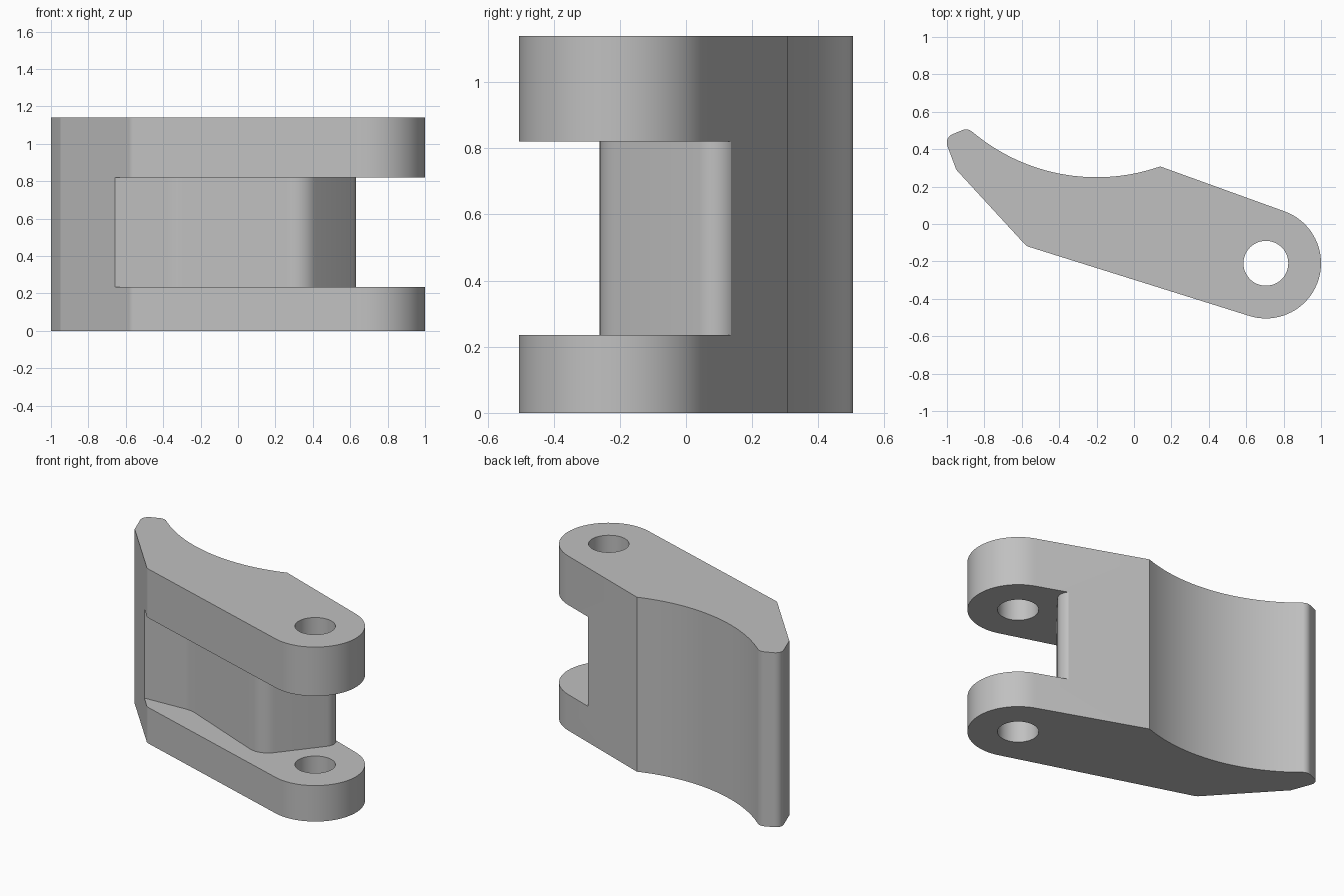
import bpy
import bmesh
from math import cos, sin, tan, radians, sqrt
from mathutils import Vector

HEIGHT = 1.14
SLOT_LOW, SLOT_HIGH = 0.235, 0.82
PIN = Vector((0.705, -0.21))
EYE_RADIUS, HOLE_RADIUS = 0.295, 0.12

if "Cube" in bpy.data.objects:
    bpy.data.objects.remove(bpy.data.objects["Cube"])


def arc(center, radius, start, end, steps):
    """Points along a circular arc, angles in degrees."""
    angles = [radians(start + (end - start) * i / steps) for i in range(steps + 1)]
    return [(center[0] + radius * cos(a), center[1] + radius * sin(a), 0) for a in angles]


def rounded(corners, steps=10):
    """Round each (x, y, radius) corner of a closed outline."""
    result = []
    for i, (x, y, radius) in enumerate(corners):
        p = Vector((x, y))
        if radius == 0:
            result.append(p)
            continue
        to_prev = (Vector(corners[i - 1][:2]) - p).normalized()
        to_next = (Vector(corners[(i + 1) % len(corners)][:2]) - p).normalized()
        half = to_prev.angle(to_next) / 2
        center = p + (to_prev + to_next).normalized() * radius / sin(half)
        first = p + to_prev * radius / tan(half) - center
        last = p + to_next * radius / tan(half) - center
        sweep = first.angle(last)
        for k in range(steps + 1):
            t = k / steps
            spoke = (first * sin((1 - t) * sweep) + last * sin(t * sweep)) / sin(sweep)
            result.append(center + spoke)
    return result


def prism(name, outline, low, high):
    """Extrude a flat outline between two heights."""
    bm = bmesh.new()
    face = bm.faces.new([bm.verts.new((p[0], p[1], low)) for p in outline])
    extruded = bmesh.ops.extrude_face_region(bm, geom=[face])["geom"]
    tops = [v for v in extruded if isinstance(v, bmesh.types.BMVert)]
    bmesh.ops.translate(bm, verts=tops, vec=(0, 0, high - low))
    bmesh.ops.recalc_face_normals(bm, faces=bm.faces)
    mesh = bpy.data.meshes.new(name)
    bm.to_mesh(mesh)
    bm.free()
    obj = bpy.data.objects.new(name, mesh)
    bpy.context.collection.objects.link(obj)
    return obj


def cut(target, cutter):
    """Subtract a cutter, then discard it."""
    cutter.hide_render = True
    mod = target.modifiers.new("cut", "BOOLEAN")
    mod.operation = "DIFFERENCE"
    mod.solver = "EXACT"
    mod.object = cutter
    bpy.context.view_layer.objects.active = target
    bpy.ops.object.modifier_apply(modifier=mod.name)
    bpy.data.objects.remove(cutter)


# Lever silhouette: round eye, hollow back edge, blunt tip, angled front
eye = arc(PIN, EYE_RADIUS, -107.4, 70.4, 40)
hollow = []
for i in range(33):
    x = 0.14 - 0.99 * i / 32
    hollow.append((x, 1.28 - sqrt(1.03 ** 2 - (x + 0.2) ** 2), 0))
tip = [(-0.89, 0.513, 0.05), (-1.015, 0.462, 0.05), (-0.95, 0.29, 0)]
heel = [(-0.575, -0.118, 0.06)]
lever = prism("clevis_lever", rounded(eye + hollow + tip + heel), 0, HEIGHT)

# Slot between the two eye plates
slot = rounded([
    (-0.9, -0.04, 0), (-0.33, -0.01, 0.2), (0.35, -0.288, 0.13),
    (0.676, 0.115, 0.075), (0.3, 0.29, 0), (0.3, 0.7, 0),
    (1.3, 0.7, 0), (1.3, -0.9, 0), (-0.9, -0.9, 0),
])
cut(lever, prism("slot_cutter", slot, SLOT_LOW, SLOT_HIGH))

# Pin hole through both plates
hole = arc(PIN, HOLE_RADIUS, 0, 360, 48)[:-1]
cut(lever, prism("hole_cutter", hole, -0.1, HEIGHT + 0.1))

# Plain grey metal
grey = bpy.data.materials.new("plain_grey")
grey.use_nodes = True
color = (0.53, 0.53, 0.53, 1)
grey.diffuse_color = color
grey.node_tree.nodes["Principled BSDF"].inputs["Base Color"].default_value = color
lever.data.materials.clear()
lever.data.materials.append(grey)

# Smooth the curved walls, keep the corners crisp
bpy.ops.object.select_all(action="DESELECT")
lever.select_set(True)
bpy.context.view_layer.objects.active = lever
bpy.ops.object.shade_smooth_by_angle(angle=radians(18))
